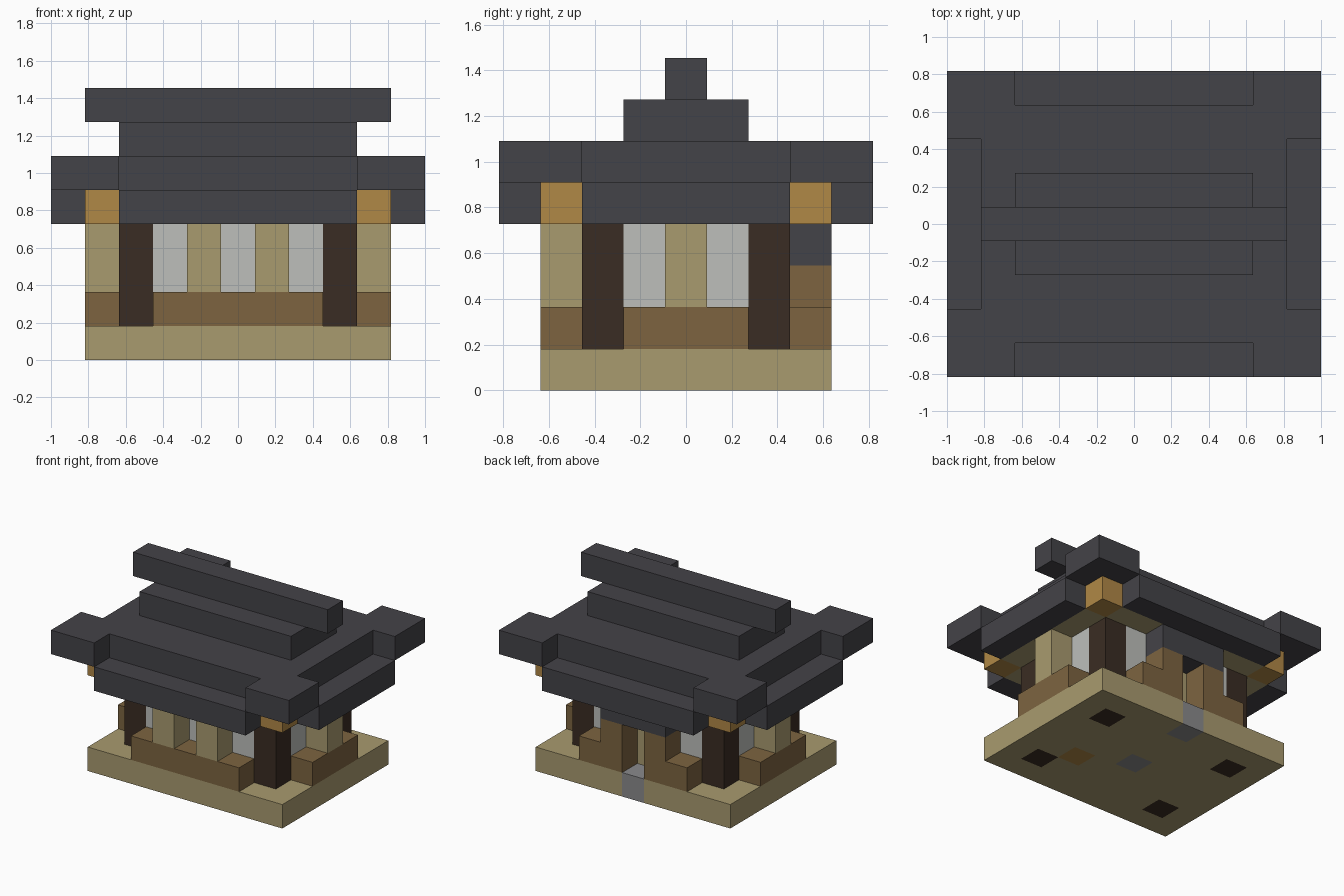
import bpy, bmesh
from mathutils import Vector

cube = bpy.data.objects.get("Cube")
if cube:
    bpy.data.objects.remove(cube, do_unlink=True)

U = 2 / 11  # one building block


def linear(v):
    v /= 255
    return v / 12.92 if v <= 0.04045 else ((v + 0.055) / 1.055) ** 2.4


def material(name, *rgb):
    mat = bpy.data.materials.new(name)
    mat.use_nodes = True
    color = [linear(v) for v in rgb] + [1]
    mat.diffuse_color = color
    mat.node_tree.nodes["Principled BSDF"].inputs["Base Color"].default_value = color
    return mat


SAND = material("sand", 169, 155, 111)
BROWN = material("brown wood", 125, 100, 64)
DARK = material("dark wood", 58, 44, 35)
WHITE = material("pale plaster", 189, 191, 187)
ORANGE = material("orange wood", 176, 136, 70)
SLATE = material("slate", 68, 67, 72)
STONE = material("grey stone", 138, 138, 140)


def finish(name, bm, *mats):
    bmesh.ops.recalc_face_normals(bm, faces=bm.faces)
    mesh = bpy.data.meshes.new(name)
    bm.to_mesh(mesh)
    bm.free()
    for mat in mats:
        mesh.materials.append(mat)
    obj = bpy.data.objects.new(name, mesh)
    bpy.context.collection.objects.link(obj)
    return obj


def block_mesh(xs, ys, zs):
    """Box covering the inclusive block ranges; z counts from the ground."""
    bm = bmesh.new()
    bmesh.ops.create_cube(bm, size=1)
    spans = [(a - s, b + 1 - s) for (a, b), s in zip((xs, ys, zs), (0.5, 0.5, 0))]
    for v in bm.verts:
        v.co = Vector([(hi if c > 0 else lo) * U for c, (lo, hi) in zip(v.co, spans)])
    return bm


def block(name, mat, xs, ys, zs):
    return finish(name, block_mesh(xs, ys, zs), mat)


# Foundation with inlaid blocks showing through its floor
bm = block_mesh((-4, 4), (-3, 3), (0, 0))
for axis, reach in ((0, 4), (1, 3)):
    for i in range(-reach, reach):
        point, normal = Vector(), Vector()
        point[axis], normal[axis] = (i + 0.5) * U, 1
        bmesh.ops.bisect_plane(bm, geom=bm.verts[:] + bm.edges[:] + bm.faces[:],
                               plane_co=point, plane_no=normal)
for f in bm.faces:
    c = f.calc_center_median() / U
    cell = (round(c.x * 0.99), round(c.y * 0.99))
    if abs(cell[0]) == 3 and abs(cell[1]) == 2 and abs(c.x) < 4 and abs(c.y) < 3:
        f.material_index = 1
    elif cell in ((0, 0), (0, 3)):
        f.material_index = 2
    elif cell == (2, -1):
        f.material_index = 3
finish("foundation", bm, SAND, DARK, STONE, ORANGE)

# Corner pillars and roof beam ends
for sx, side in ((-1, "right"), (1, "left")):
    for sy, end in ((-1, "front"), (1, "back")):
        x, y = 3 * sx, 2 * sy
        block(f"{end}_{side}_pillar", DARK, (x, x), (y, y), (1, 3))
        x, y = 4 * sx, 3 * sy
        block(f"{end}_{side}_beam_end", ORANGE, (x, x), (y, y), (4, 4))

# Front wall: low ledge, posts, recessed plaster
block("front_ledge", BROWN, (-2, 2), (-3, -3), (1, 1))
block("front_plaster", WHITE, (-2, 2), (-2, -2), (2, 3))

# Parts mirrored on the left and right
for s, side in ((-1, "right"), (1, "left")):
    def pair(a, b):
        return tuple(sorted((a * s, b * s)))
    block(f"{side}_front_post", SAND, pair(1, 1), (-3, -3), (2, 3))
    block(f"{side}_ledge", BROWN, pair(4, 4), (-1, 1), (1, 1))
    block(f"{side}_post", SAND, pair(4, 4), (0, 0), (2, 3))
    block(f"{side}_plaster", WHITE, pair(3, 3), (-1, 1), (2, 3))
    block(f"{side}_back_ledge", BROWN, pair(2, 2), (3, 3), (1, 1))
    block(f"{side}_door_post", BROWN, pair(1, 1), (3, 3), (1, 2))
    block(f"{side}_back_plaster", WHITE, pair(1, 2), (2, 2), (2, 3))
    block(f"{side}_soffit", SAND, pair(4, 4), (-2, 2), (4, 4))
    block(f"{side}_eave", SLATE, pair(5, 5), (-2, 2), (4, 4))

# Back door and its lintel
block("door", SAND, (0, 0), (2, 2), (1, 3))
block("door_lintel", SLATE, (-1, 1), (3, 3), (3, 3))

# Eaves and soffit
block("soffit", SAND, (-3, 3), (-3, 3), (4, 4))
block("front_eave", SLATE, (-3, 3), (-4, -4), (4, 4))
block("back_eave", SLATE, (-3, 3), (4, 4), (4, 4))

# Roof slab with projecting corners
quarter = [(4.5, 2.5), (5.5, 2.5), (5.5, 4.5), (3.5, 4.5), (3.5, 3.5)]
half = quarter + [(-x, y) for x, y in reversed(quarter)]
outline = half + [(x, -y) for x, y in reversed(half)]
bm = bmesh.new()
face = bm.faces.new([bm.verts.new((x * U, y * U, 5 * U)) for x, y in outline])
top = bmesh.ops.extrude_face_region(bm, geom=[face])["geom"]
bmesh.ops.translate(bm, vec=(0, 0, U),
                    verts=[g for g in top if isinstance(g, bmesh.types.BMVert)])
if not face.is_valid or not any(f.calc_center_median().z < 5.01 * U for f in bm.faces):
    bm.faces.new([v for v in bm.verts if v.co.z < 5.5 * U])
finish("roof_slab", bm, SLATE)

# Upper roof and ridge
block("upper_roof", SLATE, (-3, 3), (-1, 1), (6, 6))
block("ridge", SLATE, (-4, 4), (0, 0), (7, 7))
